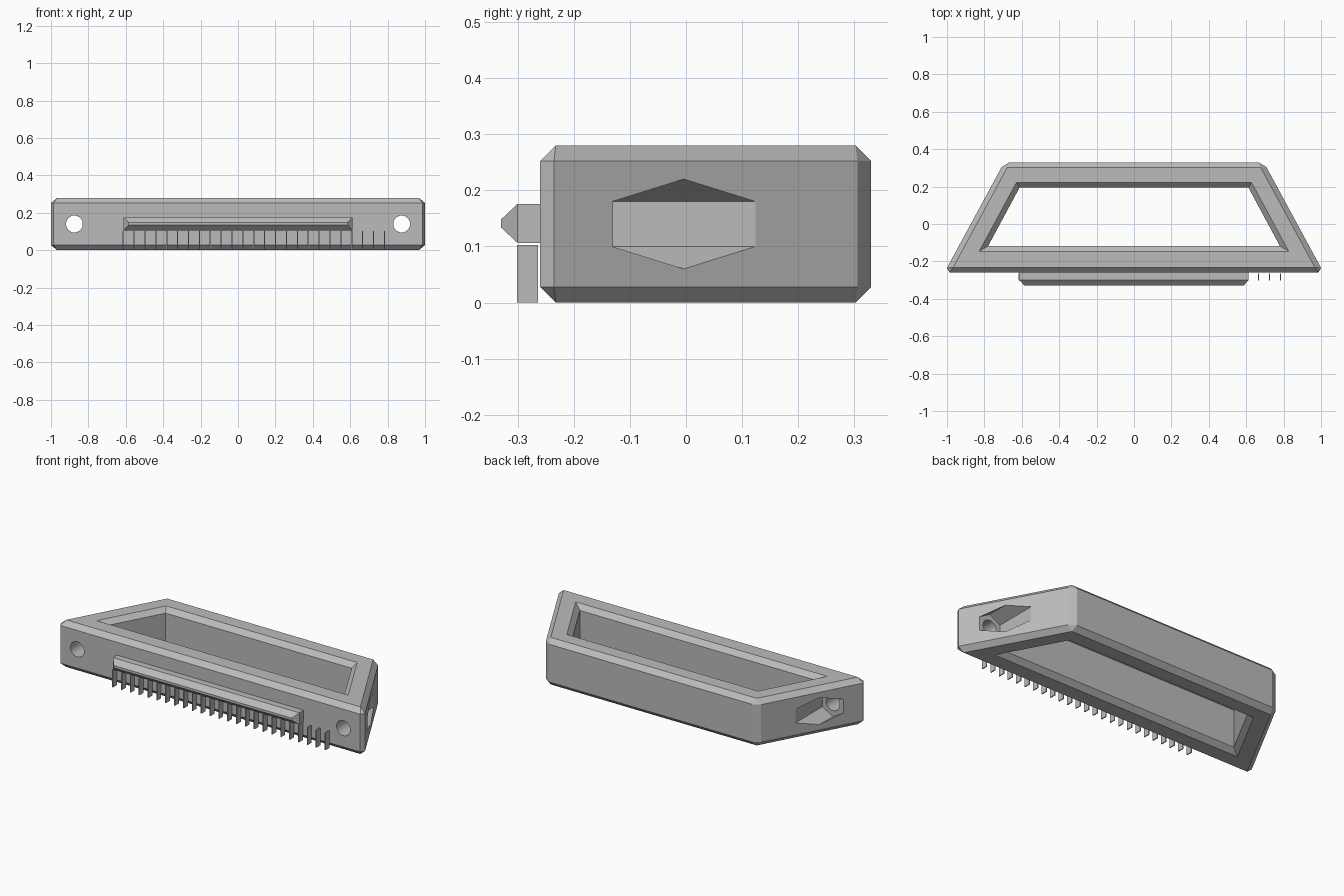
import bpy
import bmesh
import math
from mathutils import Matrix, Vector

old = bpy.data.objects.get("Cube")
if old:
    bpy.data.objects.remove(old, do_unlink=True)

grey = bpy.data.materials.new("light grey")
grey.use_nodes = True
colour = (0.5, 0.5, 0.5, 1)
grey.diffuse_color = colour
grey.node_tree.nodes["Principled BSDF"].inputs["Base Color"].default_value = colour


def finish(name, bm):
    bmesh.ops.recalc_face_normals(bm, faces=bm.faces)
    mesh = bpy.data.meshes.new(name)
    bm.to_mesh(mesh)
    bm.free()
    mesh.materials.append(grey)
    obj = bpy.data.objects.new(name, mesh)
    bpy.context.collection.objects.link(obj)
    return obj


def loft(loops):
    """Closed solid through matching loops of points."""
    bm = bmesh.new()
    rings = [[bm.verts.new(p) for p in loop] for loop in loops]
    bm.faces.new(rings[0])
    bm.faces.new(rings[-1])
    for a, b in zip(rings, rings[1:]):
        for i in range(len(a)):
            j = (i + 1) % len(a)
            bm.faces.new((a[i], a[j], b[j], b[i]))
    return bm


def trapezoid(front_x, front_y, back_x, back_y, z):
    return [(-front_x, front_y, z), (front_x, front_y, z),
            (back_x, back_y, z), (-back_x, back_y, z)]


def prism_y(x, z, radius, sides, y0, y1):
    """Prism along y with one corner pointing up."""
    angles = [math.tau * i / sides for i in range(sides)]
    return loft([[(x + radius * math.sin(a), y, z + radius * math.cos(a))
                  for a in angles] for y in (y0, y1)])


def cut(target, bm):
    cutter = finish("cutter", bm)
    cutter.hide_render = True
    mod = target.modifiers.new("cut", 'BOOLEAN')
    mod.operation = 'DIFFERENCE'
    mod.solver = 'EXACT'
    mod.object = cutter
    bpy.context.view_layer.objects.active = target
    bpy.ops.object.modifier_apply(modifier=mod.name)
    bpy.data.objects.remove(cutter, do_unlink=True)


# Chamfered trapezoid body
HEIGHT, EDGE = 0.28, 0.028
body = loft([trapezoid(1.014, -0.26, 0.694, 0.33, z) for z in (0, HEIGHT)])
bmesh.ops.recalc_face_normals(body, faces=body.faces)
bmesh.ops.bevel(body, geom=body.edges[:], offset=EDGE, segments=1,
                affect='EDGES', profile=0.5)
frame = finish("frame", body)

# Central opening, flared at both rims
levels = [(-EDGE, 2 * EDGE), (EDGE, 0), (HEIGHT - EDGE, 0), (HEIGHT + EDGE, 2 * EDGE)]
cut(frame, loft([trapezoid(0.78 + 1.69 * o, -0.118 - o, 0.612 + 0.59 * o, 0.194 + o, z)
                 for z, o in levels]))

# Screw holes from the front, hexagonal nut pockets from the slanted ends
for side in (-1, 1):
    cut(frame, prism_y(side * 0.875, 0.14, 0.08, 6, -0.13, 0.5))
    cut(frame, prism_y(side * 0.875, 0.14, 0.045, 32, -0.4, 0.0))

# Raised bar on the front with a tapered face
def bar_loop(y, inset):
    x, z0, z1 = 0.613 - inset, 0.106 + inset, 0.176 - inset
    return [(-x, y, z0), (x, y, z0), (x, y, z1), (-x, y, z1)]


finish("front_bar", loft([bar_loop(-0.255, 0), bar_loop(-0.30, 0), bar_loop(-0.33, 0.028)]))

# Row of thin teeth under the bar
teeth = bmesh.new()
for i in range(25):
    place = Matrix.Translation((-0.614 + 0.0582 * i, -0.2825, 0.0515))
    size = Matrix.Diagonal(Vector((0.006, 0.037, 0.103, 1)))
    bmesh.ops.create_cube(teeth, size=1, matrix=place @ size)
finish("teeth", teeth)
